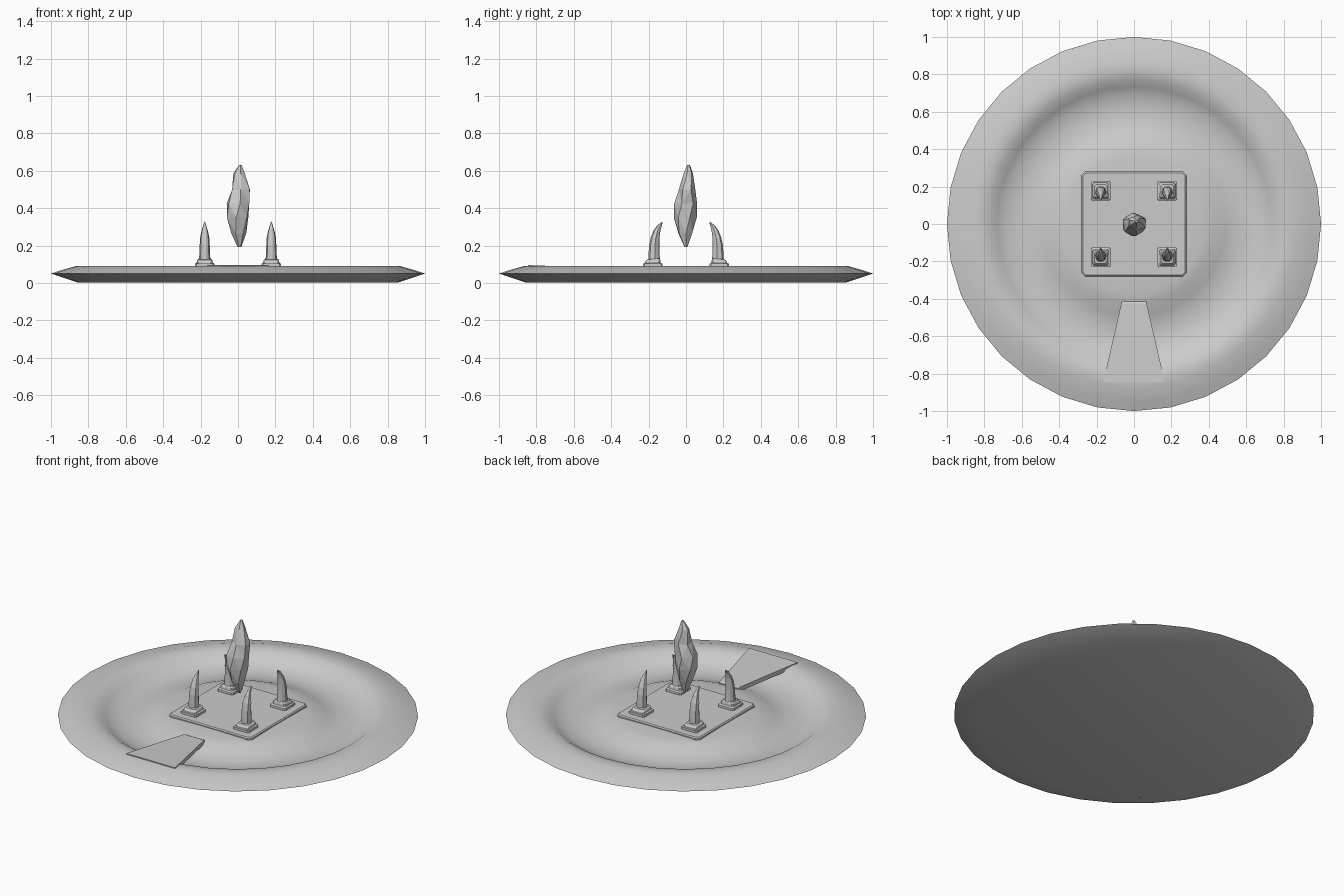
import bpy, bmesh, math

if "Cube" in bpy.data.objects:
    bpy.data.objects.remove(bpy.data.objects["Cube"])


def make_object(name, bm, smooth=None):
    bmesh.ops.recalc_face_normals(bm, faces=bm.faces[:])
    mesh = bpy.data.meshes.new(name)
    bm.to_mesh(mesh)
    bm.free()
    ob = bpy.data.objects.new(name, mesh)
    bpy.context.collection.objects.link(ob)
    if smooth:
        bpy.ops.object.select_all(action='DESELECT')
        bpy.context.view_layer.objects.active = ob
        ob.select_set(True)
        bpy.ops.object.shade_smooth_by_angle(angle=math.radians(smooth))
    return ob


def loft(bm, rings):
    """Skin a list of equally sized point rings and cap both ends."""
    loops = [[bm.verts.new(p) for p in ring] for ring in rings]
    n = len(loops[0])
    for a, b in zip(loops, loops[1:]):
        for i in range(n):
            j = (i + 1) % n
            bm.faces.new((a[i], a[j], b[j], b[i]))
    bm.faces.new(loops[0][::-1])
    bm.faces.new(loops[-1])


def circle(cx, cy, z, rx, ry, n, rot=0.0):
    return [(cx + rx * math.cos(rot + math.tau * i / n),
             cy + ry * math.sin(rot + math.tau * i / n), z) for i in range(n)]


def rect(cx, cy, z, hx, hy, cut, tilt=0.0):
    """Rectangle with chamfered corners, optionally tilted along y."""
    pts = [(hx, hy - cut), (hx - cut, hy), (cut - hx, hy), (-hx, hy - cut),
           (-hx, cut - hy), (cut - hx, -hy), (hx - cut, -hy), (hx, cut - hy)]
    return [(cx + x, cy + y, z + tilt * y) for x, y in pts]


def mirror_xy(ob):
    mod = ob.modifiers.new("mirror", 'MIRROR')
    mod.use_axis = (True, True, False)


# round dish: flat bottom, pointed rim, ring groove, low central mound
profile = [(0.86, 0.004), (1.0, 0.05), (0.95, 0.067), (0.87, 0.09), (0.82, 0.091),
           (0.775, 0.082), (0.735, 0.055), (0.69, 0.033), (0.62, 0.022), (0.55, 0.025),
           (0.49, 0.042), (0.43, 0.067), (0.37, 0.076), (0.25, 0.08)]
bm = bmesh.new()
loft(bm, [circle(0, 0, z, r, r, 32) for r, z in profile])
make_object("dish", bm, 50)

# square plate on the mound
bm = bmesh.new()
loft(bm, [rect(0, 0, z, h, h, 0.018) for z, h in
          ((0.06, 0.28), (0.084, 0.28), (0.09, 0.274))])
make_object("square_plate", bm)

# flared ramp bridging the groove
bm = bmesh.new()
loft(bm, [[(-w, y, z - t), (w, y, z - t), (w, y, z), (-w, y, z)] for y, z, w, t in
          ((-0.415, 0.074, 0.065, 0.025), (-0.425, 0.079, 0.068, 0.025),
           (-0.845, 0.096, 0.165, 0.025))])
make_object("ramp", bm)

# stepped claw sockets
C = 0.178
bm = bmesh.new()
loft(bm, [rect(C, -C, z, h, h, 0.008, t) for z, h, t in
          ((0.085, 0.053, 0), (0.103, 0.052, 0), (0.107, 0.043, 0.05),
           (0.117, 0.041, 0.12), (0.128, 0.033, 0.12))])
mirror_xy(make_object("claw_socket", bm))

# curved claws leaning towards the middle: centre y, z, half width, half depth
claw = [(-0.170, 0.11, 0.031, 0.032), (-0.171, 0.15, 0.029, 0.030),
        (-0.170, 0.20, 0.027, 0.027), (-0.165, 0.24, 0.025, 0.023),
        (-0.156, 0.275, 0.018, 0.017), (-0.143, 0.303, 0.010, 0.011),
        (-0.126, 0.327, 0.002, 0.002)]
shape = [(1, 0.15), (0.6, 0.75), (0.2, 1), (-0.2, 1), (-0.6, 0.75),
         (-1, 0.15), (-0.75, -0.7), (-0.25, -1), (0.25, -1), (0.75, -0.7)]
bm = bmesh.new()
loft(bm, [[(C + x * w, y + v * d, z - v * d * lean) for x, v in shape]
          for (y, z, w, d), lean in zip(claw, (0, 0, 0.1, 0.25, 0.4, 0.5, 0.5))])
mirror_xy(make_object("claw", bm))

# floating crystal: z, centre, radii, twist
crystal = [(0.192, 0.008, 0.000, 0.010, 0.008, 0.2),
           (0.265, 0.004, -0.004, 0.040, 0.040, 0.1),
           (0.350, -0.002, -0.004, 0.062, 0.062, 0.4),
           (0.425, 0.000, -0.002, 0.064, 0.062, 0.7),
           (0.500, 0.016, 0.006, 0.054, 0.044, 0.5),
           (0.585, 0.006, 0.012, 0.032, 0.026, 0.8),
           (0.632, 0.013, 0.014, 0.007, 0.007, 0.6)]
bm = bmesh.new()
loft(bm, [circle(cx, cy, z, rx, ry, 6, rot) for z, cx, cy, rx, ry, rot in crystal])
bmesh.ops.triangulate(bm, faces=bm.faces[:])
make_object("crystal", bm)
